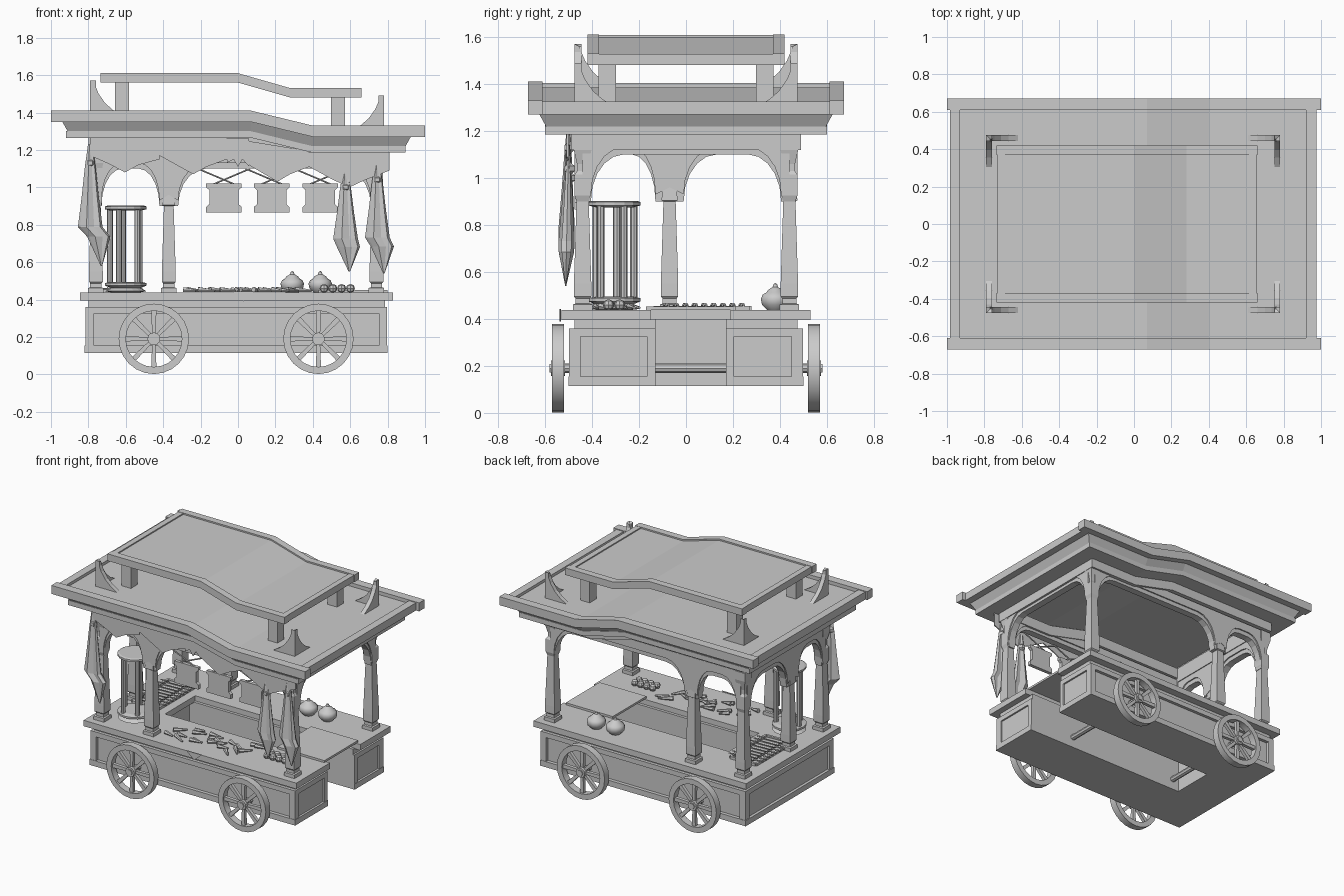
import bpy, bmesh, math, random
from mathutils import Vector, Matrix

if "Cube" in bpy.data.objects:
    bpy.data.objects.remove(bpy.data.objects["Cube"])
random.seed(4)

def make(name, verts, faces):
    bm = bmesh.new()
    vs = [bm.verts.new(v) for v in verts]
    for f in faces:
        bm.faces.new([vs[i] for i in f])
    bmesh.ops.remove_doubles(bm, verts=bm.verts, dist=1e-5)
    bmesh.ops.recalc_face_normals(bm, faces=bm.faces)
    me = bpy.data.meshes.new(name)
    bm.to_mesh(me)
    bm.free()
    ob = bpy.data.objects.new(name, me)
    bpy.context.collection.objects.link(ob)
    return ob

def prism(name, pts, axis, a, b):
    n = len(pts)
    put = (lambda u, z, d: (u, d, z)) if axis == 'y' else (lambda u, z, d: (d, u, z))
    verts = [put(u, z, d) for d in (a, b) for u, z in pts]
    faces = [tuple(range(n)), tuple(range(n, 2 * n))]
    faces += [(i, (i + 1) % n, n + (i + 1) % n, n + i) for i in range(n)]
    return make(name, verts, faces)

def box(name, x0, x1, y0, y1, z0, z1):
    return prism(name, [(x0, z0), (x1, z0), (x1, z1), (x0, z1)], 'y', y0, y1)

def lathe(name, prof, n, loc=(0, 0, 0), closed=False, square=False):
    k = math.sqrt(2) if square else 1
    off = math.pi / 4 if square else 0
    m = len(prof)
    verts = [(r * k * math.cos(off + 2 * math.pi * i / n), r * k * math.sin(off + 2 * math.pi * i / n), z)
             for i in range(n) for r, z in prof]
    faces = [(i * m + j, ((i + 1) % n) * m + j, ((i + 1) % n) * m + (j + 1) % m, i * m + (j + 1) % m)
             for i in range(n) for j in range(m if closed else m - 1)]
    if not closed:
        for j in (0, m - 1):
            if prof[j][0] > 1e-4:
                faces.append(tuple(i * m + j for i in range(n)))
    ob = make(name, verts, faces)
    ob.location = loc
    return ob

def rod(name, p, q, r0, r1=None, n=6):
    p, q = Vector(p), Vector(q)
    ob = lathe(name, [(r0, 0), (r0 if r1 is None else r1, (q - p).length)], n, p)
    ob.rotation_mode = 'QUATERNION'
    ob.rotation_quaternion = (q - p).to_track_quat('Z', 'Y')
    return ob

def smooth(ob, deg=40):
    bpy.ops.object.select_all(action='DESELECT')
    ob.select_set(True)
    bpy.context.view_layer.objects.active = ob
    bpy.ops.object.shade_smooth_by_angle(angle=math.radians(deg))

# Stepped roof board: follows the drop between knots a and b, bottom may be inset
def strip(name, x0, x1, zt, zb, y0, y1, inset=0, a=.07, b=.40):
    def path(l, r):
        return [(x, -.08 * min(1, max(0, (x - a) / (b - a)))) for x in [l] + [k for k in (a, b) if l < k < r] + [r]]
    top, bot = path(x0, x1), path(x0 + inset, x1 - inset)
    n = len(top)
    verts = [(x, y, zt + d) for y in (y0, y1) for x, d in top]
    verts += [(x, y, zb + d) for y in (y0 + inset, y1 - inset) for x, d in bot]
    faces = [(0, n, 2 * n + n, 2 * n), (n - 1, 2 * n - 1, 4 * n - 1, 3 * n - 1)]
    for i in range(n - 1):
        for p, q in ((0, n), (2 * n, 3 * n), (0, 2 * n), (n, 3 * n)):
            faces.append((p + i, p + i + 1, q + i + 1, q + i))
    return make(name, verts, faces)

# U-shaped cart body with trims, corner boards and counter tops
for nm, o, i, ct in (("front", -1, -.13, -.15), ("back", 1, .17, .19)):
    ys = lambda d, e=i: sorted((o * d, e))
    box(nm + "_body", -.80, .785, *ys(.475), .12, .40)
    box(nm + "_bottom_trim", -.82, .80, *ys(.50), .115, .155)
    box(nm + "_upper_trim", -.815, .797, *ys(.497), .325, .36)
    for x0, x1 in ((-.815, -.77), (.755, .797)):
        box(nm + "_corner_board", x0, x1, *sorted((o * .497, o * .45)), .155, .325)
    box(nm + "_inner_board", .75, .797, *sorted((i, i + o * .035)), .155, .325)
    box(nm + "_counter", -.845, .83, *ys(.53, ct), .395, .437)
box("left_body", -.80, -.50, -.14, .18, .12, .40)
box("left_bottom_trim", -.82, -.50, -.14, .18, .115, .155)
box("left_upper_trim", -.815, -.6, -.14, .18, .325, .36)
box("left_counter", -.845, -.47, -.16, .20, .395, .437)
box("counter_flap", .43, .80, -.17, .21, .437, .452)

# Wheels and axles
for x in (-.45, .43):
    rod("axle", (x, -.53, .19), (x, .53, .19), .02, n=8)
    for s in (-1, 1):
        rim = lathe("wheel_rim", [(.188, -.025), (.188, .025), (.15, .025), (.15, -.025)], 24, (x, s * .545, .19), True)
        rim.rotation_euler.x = math.pi / 2
        smooth(rim)
        rod("wheel_hub", (x, s * .515, .19), (x, s * .575, .19), .034, n=12)
        rod("hub_nut", (x, s * .57, .19), (x, s * .582, .19), .022, n=6)
        for k in range(8):
            sp = prism("spoke", [(-.009, .02), (.009, .02), (.014, .155), (-.014, .155)], 'y', -.012, .012)
            sp.location = (x, s * .545, .19)
            sp.rotation_euler.y = k * math.pi / 4

# Corner posts and slimmer middle posts
post = [(.041, .435), (.041, .462), (.03, .465), (.03, .487), (.037, .495), (.037, .55), (.026, .9), (.034, .925),
        (.034, 1.015), (.024, 1.03), (.024, 1.06), (.04, 1.13), (.04, 1.19)]
for x in (-.76, .74):
    for y in (-.44, .44):
        lathe("corner_post", post, 4, (x, y, 0), square=True)
for x, y in ((-.37, -.44), (-.37, .44), (-.76, -.07)):
    lathe("middle_post", post[:7] + [(.034, .905), (.02, 1.1)], 4, (x, y, 0), square=True)

# Arched boards between posts
def arch(name, t0, t1, axis, d, w0, w1, r):
    def arc(c, s, w):
        return [(c + s * (w + r * (1 - math.cos(a))), .90 + .20 * math.sin(a)) for a in
                [k * math.pi / 10 for k in range(6)]]
    pts = [(t0, 1.19), (t0, .90)] + arc(t0, 1, w0) + arc(t1, -1, w1)[::-1] + [(t1, .90), (t1, 1.19)]
    prism(name, pts, axis, d - .025, d + .025)
    inner = [(t, z + .03) for t, z in pts[2:-2]]
    prism(name + "_moulding", [(t0, 1.19)] + [(t0, .96)] + inner + [(t1, .96), (t1, 1.19)], axis, d - .034, d + .034)
for y in (-.44, .44):
    arch("left_arch", -.76, -.37, 'y', y, .03, .05, .11)
    arch("long_arch", -.37, .74, 'y', y, .05, .03, .15)
arch("end_arch_front", -.44, -.07, 'x', -.76, .035, .06, .10)
arch("end_arch_back", -.07, .44, 'x', -.76, .06, .035, .14)
arch("right_end_arch", -.44, .44, 'x', .74, .035, .035, .14)

# Beams, lower frame and main roof
for s in (-1, 1):
    strip("side_beam", -.80, .78, 1.275, 1.20, *sorted((s * .40, s * .49)))
    strip("soffit_board", -.92, .895, 1.30, 1.265, *sorted((s * .44, s * .60)))
    strip("roof_edge", -1, 1, 1.41, 1.35, *sorted((s * .61, s * .672)))
    strip("top_roof_edge", -.735, .66, 1.61, 1.56, *sorted((s * .37, s * .42)), a=0, b=.28)
box("left_beam", -.80, -.72, -.42, .42, 1.17, 1.275)
box("right_beam", .70, .78, -.42, .42, 1.12, 1.195)
box("left_soffit", -.92, -.74, -.46, .46, 1.265, 1.30)
box("right_soffit", .72, .895, -.46, .46, 1.185, 1.22)
strip("roof_cove", -.94, .925, 1.352, 1.298, -.625, .625, inset=.03)
strip("roof_deck", -.97, .97, 1.385, 1.35, -.62, .62)
box("left_roof_edge", -.985, -.93, -.62, .62, 1.35, 1.405)
box("right_roof_edge", .92, .975, -.62, .62, 1.27, 1.325)

# Raised top roof with supports
strip("top_roof_deck", -.72, .65, 1.60, 1.565, -.38, .38, a=0, b=.28)
box("top_left_edge", -.73, -.69, -.38, .38, 1.56, 1.608)
box("top_right_edge", .615, .655, -.38, .38, 1.48, 1.528)
horn = [(0, 0), (0, .19), (.02, .18), (.045, .12), (.08, .07), (.12, .035), (.17, .005), (.17, 0)]
for sx, xc, z, xs in ((-1, -.79, 1.38, -.62), (1, .78, 1.30, .535)):
    for s in (-1, 1):
        box("roof_support", xs - .037, xs + .037, s * .335 - .037, s * .335 + .037, z, z + .19)
        prism("corner_horn_long", [(xc - sx * u, z + h) for u, h in horn], 'y', *sorted((s * .475, s * .445)))
        prism("corner_horn_side", [(s * (.475 - u), z + h) for u, h in horn], 'x', *sorted((xc, xc - sx * .03)))

# Cloth bunting on the front
for x0, x1, top, side, tip in ((-.79, -.42, 1.265, 1.17, 1.08), (-.42, -.06, 1.265, 1.17, 1.07),
                               (-.06, .06, 1.26, 1.13, 1.11), (.04, .38, 1.25, 1.13, 1.03), (.38, .81, 1.185, 1.11, 1.0)):
    c, t1 = (x0 + x1) / 2, min(top, 1.27 - .08 * min(1, max(0, (x1 - .07) / .33)))
    w = x1 - x0
    prism("bunting_flag", [(x0, top), (x0, side), (c - w * .2, tip + .04), (c, tip), (c + w * .2, tip + .04),
                           (x1, side - .02), (x1, t1)], 'y', -.508, -.50)

# Gathered curtains
for x, zt, zb, lean in ((-.79, 1.23, .58, .06), (.575, 1.10, .55, .02), (.745, 1.14, .54, .035)):
    h, n = zt - zb, 10
    rows = [(.012, 0), (.03, .2), (.045, .42), (.066, .68), (.062, .76), (.004, 1)]
    verts = [(x + lean * t * (t > .7) + w * math.cos(2 * math.pi * i / n),
              -.50 - .012 * t + w * (.55 if i % 2 else .3) * math.sin(2 * math.pi * i / n), zt - h * t)
             for w, t in rows for i in range(n)]
    faces = [(r * n + i, r * n + (i + 1) % n, r * n + n + (i + 1) % n, r * n + n + i)
             for r in range(len(rows) - 1) for i in range(n)]
    make("curtain", verts, faces + [tuple(range(n))])
    lathe("curtain_knot", [(0, -.03), (.025, -.01), (.025, .01), (0, .03)], 6, (x, -.495, zt - .1))

# Hanging boards on cords
for x in (-.075, .18, .44):
    prism("hanging_board", [(x + u, z) for u, z in ((-.095, .865), (.095, .865), (.095, .895), (.078, .91), (.078, .985),
          (.095, 1.0), (.095, 1.02), (-.095, 1.02), (-.095, 1.0), (-.078, .985), (-.078, .91), (-.095, .895))],
          'y', -.475, -.45)
    for s in (-1, 1):
        rod("cord", (x + s * .06, -.462, 1.015), (x - s * .14, -.462, 1.10), .005)

# Glass display cylinder on the corner
cx, cy = -.60, -.305
lathe("display_base", [(.07, .437), (.11, .445), (.08, .462), (.112, .475), (.112, .488), (.08, .495)], 16, (cx, cy, 0))
lathe("display_top", [(.08, .875), (.112, .883), (.112, .897), (.10, .902)], 16, (cx, cy, 0))
for k in range(5):
    a = .5 + k * math.tau / 5
    rod("display_rod", (cx + .085 * math.cos(a), cy + .085 * math.sin(a), .48),
        (cx + .085 * math.cos(a), cy + .085 * math.sin(a), .89), .016, n=8)

# Lidded pots at the back
for x in (.29, .44):
    smooth(lathe("pot", [(.035, .437), (.058, .46), (.063, .485), (.055, .503), (.04, .512), (.03, .525), (.012, .535),
                         (.008, .548), (0, .553)], 14, (x, .38, 0)))

# Produce on the front counter
for k in range(22):
    x, y, a = -.28 + .028 * k + random.uniform(-.02, .02), random.uniform(-.42, -.23), random.uniform(-.9, .9)
    l = random.uniform(.06, .10)
    rod("vegetable", (x, y, .453), (x + l * math.cos(a), y + l * math.sin(a), .447), .015, .006, 6)
for k in range(8):
    lathe("fruit", [(0, -.024), (.018, -.016), (.024, 0), (.018, .016), (0, .024)], 8,
          (.46 + .047 * (k % 4), -.33 + .048 * (k // 4), .46))
prism("counter_cloth", [(-.03, .442), (.09, .442), (.03, .39)], 'y', -.538, -.531)

# Skewer tray on the left counter
for y in (-.13, .27):
    box("tray_end", -.74, -.54, y - .008, y + .008, .437, .455)
for x in (-.74, -.54):
    box("tray_side", x - .008, x + .008, -.13, .27, .437, .455)
for k in range(9):
    y = -.09 + .04 * k
    rod("skewer", (-.77, y, .458), (-.51, y + .015, .458), .004)
    rod("skewer_food", (-.70, y + .004, .458), (-.58, y + .011, .458), .011)
